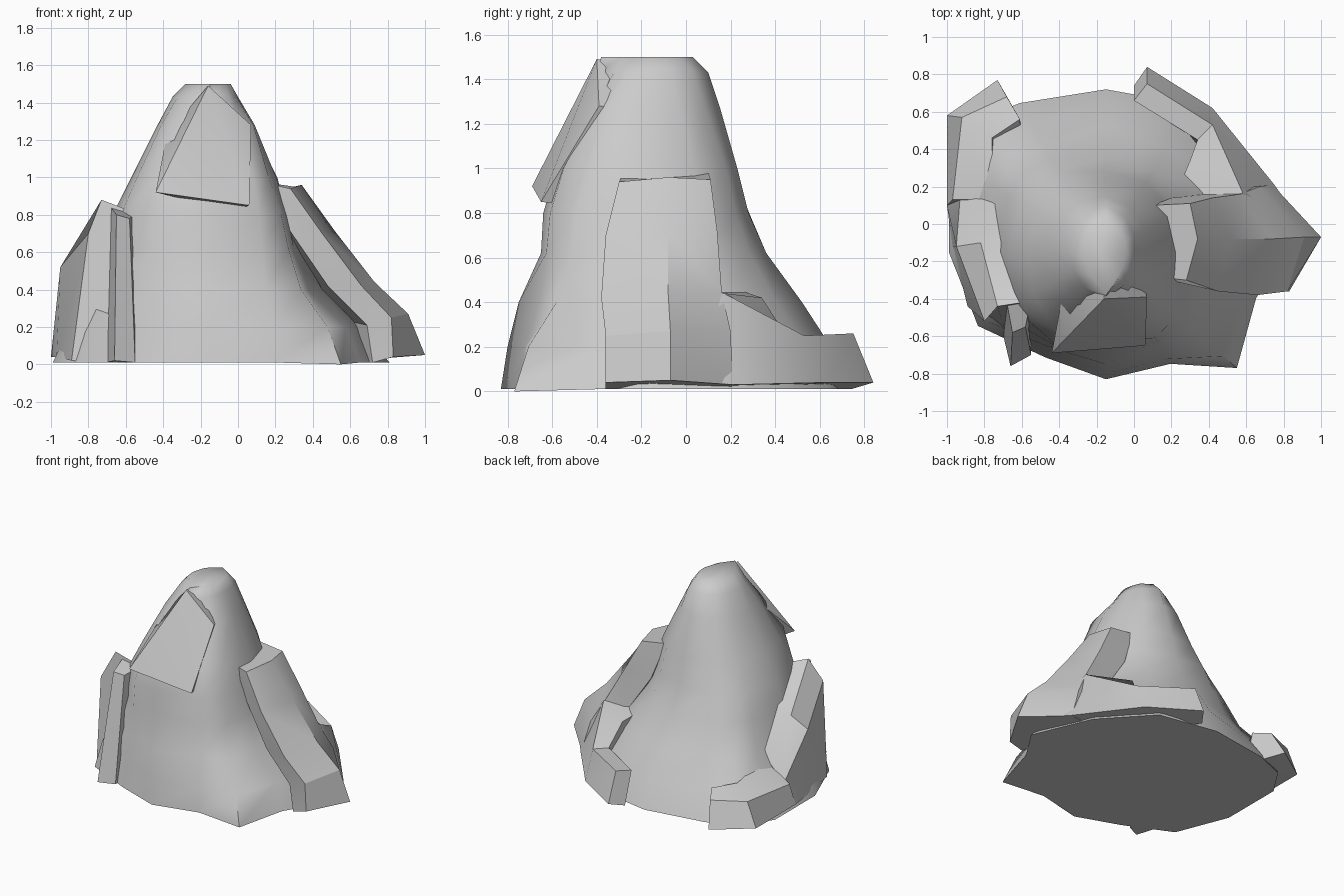
import bpy, bmesh, math


def finish(name, bm, angle=30):
    bmesh.ops.recalc_face_normals(bm, faces=bm.faces)
    me = bpy.data.meshes.new(name)
    bm.to_mesh(me)
    bm.free()
    ob = bpy.data.objects.new(name, me)
    bpy.context.collection.objects.link(ob)
    bpy.ops.object.select_all(action='DESELECT')
    ob.select_set(True)
    bpy.context.view_layer.objects.active = ob
    bpy.ops.object.shade_smooth_by_angle(angle=math.radians(angle))
    return ob


def loft(name, rows, angle=30):
    bm = bmesh.new()
    vs = [[bm.verts.new(p) for p in r] for r in rows]
    n = len(rows[0])
    for a, b in zip(vs, vs[1:]):
        for i in range(n):
            j = (i + 1) % n
            bm.faces.new((a[i], a[j], b[j], b[i]))
    bm.faces.new(vs[0])
    bm.faces.new(vs[-1])
    return finish(name, bm, angle)


def hull(name, pts):
    bm = bmesh.new()
    for p in pts:
        bm.verts.new(p)
    res = bmesh.ops.convex_hull(bm, input=bm.verts)
    junk = {g for g in res["geom_interior"] if isinstance(g, bmesh.types.BMVert)}
    bmesh.ops.delete(bm, geom=list(junk), context='VERTS')
    return finish(name, bm)


# main rock: radii around an off-centre axis at each height
angles = [0, 30, 60, 90, 120, 135, 150, 180, 210, 240, 270, 300, 318.5, 343]
levels = {
    0.01: [.96, .89, .91, .87, .92, .99, .97, .84, .79, .65, .68, .69, .93, .84],
    0.20: [.80, .80, .79, .80, .79, .92, .84, .75, .74, .61, .65, .66, .84, .76],
    0.40: [.60, .64, .64, .67, .65, .72, .67, .64, .66, .59, .60, .59, .65, .55],
    0.62: [.48, .48, .50, .51, .57, .61, .60, .58, .58, .57, .50, .55, .56, .47],
    0.80: [.41, .42, .43, .43, .50, .51, .52, .52, .55, .56, .49, .53, .51, .43],
    1.00: [.36, .37, .38, .38, .41, .41, .42, .42, .45, .51, .43, .46, .42, .37],
    1.28: [.22, .24, .27, .30, .30, .29, .28, .28, .30, .33, .27, .29, .31, .25],
    1.43: [.15, .17, .21, .25, .22, .21, .20, .20, .20, .22, .25, .20, .17, .15],
    1.50: [.11, .12, .15, .18, .15, .14, .13, .13, .12, .15, .23, .15, .12, .11],
}
toe = angles.index(318.5)
rows = [[(-.15 + r * math.cos(math.radians(a)),
          -.15 + r * math.sin(math.radians(a)), z)
         for a, r in zip(angles, rs)] for z, rs in levels.items()]
rows[0][toe] = (.55, -.77, 0)
loft("main_rock", rows, 60)

# overhanging slab on the front of the peak, tapering back into the rock
front = [(-.38, -.37, 1.23), (-.16, -.40, 1.49), (.07, -.39, 1.28),
         (.06, -.65, .85), (-.15, -.65, .88), (-.44, -.69, .92)]
hull("peak_slab", front + [(x * .6 - .06, y + .25, z - .03) for x, y, z in front])

# right buttress, sections from top to foot
loft("right_buttress", [
    [(.10, -.28, .98), (.28, -.30, .94), (.34, -.08, .96), (.30, .11, .95), (.10, .10, .98)],
    [(.26, -.29, .74), (.45, -.36, .70), (.52, -.08, .71), (.42, .14, .72), (.20, .14, .70)],
    [(.48, -.34, .42), (.66, -.38, .42), (.73, -.08, .44), (.57, .16, .45), (.40, .16, .40)],
    [(.69, -.36, .21), (.82, -.36, .25), (.91, -.07, .27), (.67, .20, .27), (.50, .20, .25)],
    [(.72, -.36, .01), (.83, -.36, .04), (1.0, -.07, .05), (.74, .21, .03), (.50, .20, .01)],
])

# low ledge around the back right
loft("back_right_ledge", [
    [(0, .66, .25), (.07, .75, .26), (.07, .84, .04), (0, .74, .01)],
    [(.34, .45, .25), (.42, .53, .25), (.42, .62, .04), (.30, .30, .01)],
    [(.30, .34, .42), (.58, .17, .44), (.75, .21, .03), (.30, .10, .01)],
    [(.20, .10, .50), (.50, .0, .45), (.90, .0, .05), (.30, .0, .01)],
])

# left slab falling from front to back
loft("left_slab", [
    [(-.60, -.42, .83), (-.73, -.44, .88), (-.80, -.52, .70), (-.89, -.44, .02), (-.68, -.60, .01)],
    [(-.60, -.10, .70), (-.82, -.10, .60), (-.95, -.12, .52), (-.97, -.12, .04), (-.60, -.10, .01)],
    [(-.60, .13, .48), (-.75, .13, .37), (-.93, .14, .20), (-1.0, .10, .04), (-.60, .10, .01)],
])

# low ledge around the back left
loft("back_left_ledge", [
    [(-.75, .13, .34), (-.97, .13, .20), (-1.0, .10, .04), (-.60, .10, .01)],
    [(-.76, .46, .28), (-.92, .57, .22), (-1.0, .58, .04), (-.60, .40, .01)],
    [(-.61, .56, .24), (-.68, .68, .21), (-.73, .77, .03), (-.60, .50, .01)],
])

# narrow column at the front left
hull("front_column", [
    (-.66, -.76, .02), (-.55, -.70, .01), (-.55, -.45, .01), (-.71, -.55, .01),
    (-.65, -.58, .80), (-.58, -.55, .78), (-.55, -.40, .80), (-.68, -.42, .84)])
